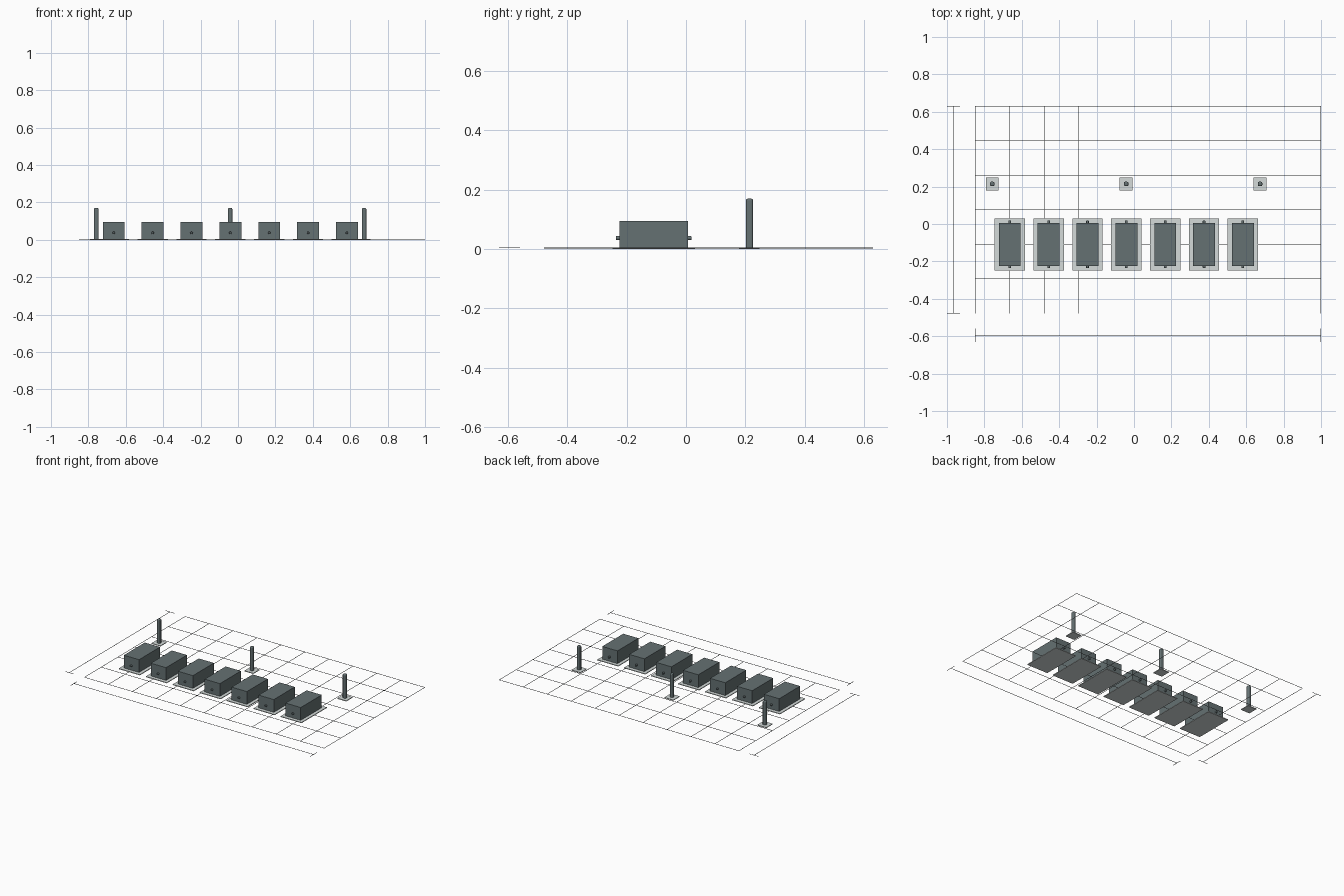
import bpy
import bmesh
from math import radians
from mathutils import Matrix, Vector

if "Cube" in bpy.data.objects:
    bpy.data.objects.remove(bpy.data.objects["Cube"])


def material(name, color):
    m = bpy.data.materials.new(name)
    m.use_nodes = True
    m.diffuse_color = (*color, 1)
    m.node_tree.nodes["Principled BSDF"].inputs["Base Color"].default_value = (*color, 1)
    return m


STEEL = material("slate grey", (0.13, 0.165, 0.17))
PAD = material("pale concrete", (0.66, 0.71, 0.70))
LINE = material("line grey", (0.12, 0.13, 0.135))


def add_box(bm, lo, hi):
    lo, hi = Vector(lo), Vector(hi)
    made = bmesh.ops.create_cube(bm, size=1)["verts"]
    bmesh.ops.scale(bm, vec=hi - lo, verts=made)
    bmesh.ops.translate(bm, vec=(lo + hi) / 2, verts=made)


def finish(bm, name, mat):
    mesh = bpy.data.meshes.new(name)
    bm.to_mesh(mesh)
    bm.free()
    mesh.materials.append(mat)
    obj = bpy.data.objects.new(name, mesh)
    bpy.context.collection.objects.link(obj)


def block(name, mat, center, size, z0, z1, rounding=0):
    bm = bmesh.new()
    (x, y), (w, d) = center, size
    add_box(bm, (x - w / 2, y - d / 2, z0), (x + w / 2, y + d / 2, z1))
    if rounding:
        edges = [e for e in bm.edges if any(v.co.z > (z0 + z1) / 2 for v in e.verts)]
        bmesh.ops.bevel(bm, geom=edges, offset=rounding, segments=3, affect="EDGES", profile=0.5)
    finish(bm, name, mat)


def knob(name, x, y, z):
    # short round stub pointing along y, with softened rims
    bm = bmesh.new()
    bmesh.ops.create_cone(bm, cap_ends=True, segments=16, radius1=0.007, radius2=0.007, depth=0.015,
                          matrix=Matrix.Translation((x, y, z)) @ Matrix.Rotation(radians(90), 4, "X"))
    rims = [e for e in bm.edges if abs(e.verts[0].co.y - e.verts[1].co.y) < 0.001]
    bmesh.ops.bevel(bm, geom=rims, offset=0.003, segments=3, affect="EDGES", profile=0.5)
    for f in bm.faces:
        f.smooth = True
    finish(bm, name, STEEL)


def stroke(bm, a, b, z0, z1, width):
    # thin bar along x or y
    h = width / 2
    add_box(bm, (a[0] - h, a[1] - h, z0), (b[0] + h, b[1] + h, z1))


# Ground grid
CELL, X0, Y0, COLS, ROWS = 0.1847, -0.849, -0.478, 10, 6
X1, Y1 = X0 + CELL * COLS, Y0 + CELL * ROWS
bm = bmesh.new()
for i in range(COLS + 1):
    stroke(bm, (X0 + i * CELL, Y0), (X0 + i * CELL, Y1), 0.002, 0.0045, 0.0013)
for j in range(ROWS + 1):
    stroke(bm, (X0, Y0 + j * CELL), (X1, Y0 + j * CELL), 0.002, 0.0045, 0.0013)
finish(bm, "ground_grid", LINE)

# Dimension lines with end ticks
bm = bmesh.new()
stroke(bm, (X0, -0.594), (X1, -0.594), 0.003, 0.005, 0.002)
for x in (X0, X1):
    stroke(bm, (x, -0.629), (x, -0.56), 0.003, 0.005, 0.002)
finish(bm, "front_dimension_line", LINE)
bm = bmesh.new()
stroke(bm, (-0.966, Y0), (-0.966, Y1), 0.003, 0.005, 0.002)
for y in (Y0, Y1):
    stroke(bm, (-0.999, y), (-0.932, y), 0.003, 0.005, 0.002)
finish(bm, "side_dimension_line", LINE)

# Row of cabinets on pads, each with a small round knob at both ends
CY = -0.109
for i in range(7):
    x = -0.664 + i * 0.2077
    block(f"cabinet_pad_{i + 1}", PAD, (x, CY), (0.162, 0.278), 0, 0.005)
    block(f"cabinet_{i + 1}", STEEL, (x, CY), (0.117, 0.231), 0.003, 0.094)
    for end, side in (("front", -1), ("back", 1)):
        knob(f"{end}_knob_{i + 1}", x, CY + side * 0.12, 0.037)

# Posts with rounded corners and tops on square pads
for i in range(3):
    x, y = -0.758 + i * 0.716, 0.214
    block(f"post_pad_{i + 1}", PAD, (x, y), (0.069, 0.069), 0, 0.005)
    block(f"post_{i + 1}", STEEL, (x, y), (0.024, 0.024), 0.003, 0.17, rounding=0.007)
